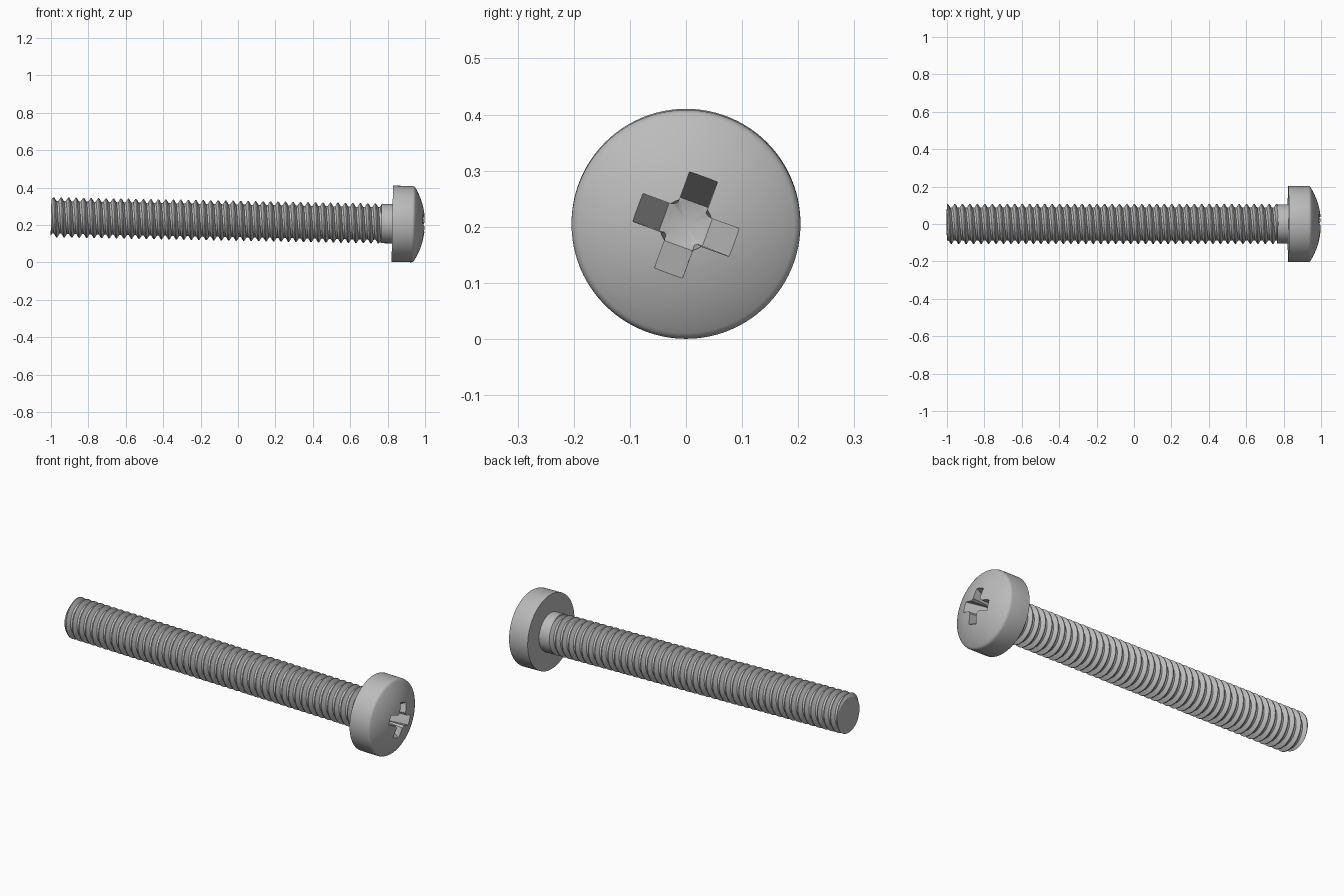
import bpy, bmesh, math
from mathutils import Matrix, Vector

cube = bpy.data.objects.get("Cube")
if cube:
    bpy.data.objects.remove(cube, do_unlink=True)

steel = bpy.data.materials.new("steel_grey")
steel.use_nodes = True
steel.diffuse_color = (0.5, 0.5, 0.5, 1)
steel.node_tree.nodes["Principled BSDF"].inputs["Base Color"].default_value = steel.diffuse_color

SHANK_R, ROOT_R, PITCH = 0.107, 0.087, 0.04
THREAD_START, THREAD_END = -1.0, 0.77
HEAD_R, HEAD_BACK = 0.204, 0.825
# The screw rests on its head with the shank slightly raised
POSE = Matrix.Translation((0, 0, 0.222)) @ Matrix.Rotation(0.019, 4, 'Y')


def finish(bm, name):
    """Clean up a bmesh and turn it into an object."""
    bmesh.ops.remove_doubles(bm, verts=bm.verts, dist=1e-5)
    bmesh.ops.dissolve_degenerate(bm, edges=bm.edges, dist=1e-6)
    bmesh.ops.recalc_face_normals(bm, faces=bm.faces)
    mesh = bpy.data.meshes.new(name)
    bm.to_mesh(mesh)
    bm.free()
    mesh.materials.append(steel)
    obj = bpy.data.objects.new(name, mesh)
    bpy.context.collection.objects.link(obj)
    return obj


def activate(obj):
    bpy.ops.object.select_all(action='DESELECT')
    obj.select_set(True)
    bpy.context.view_layer.objects.active = obj


def revolve(profile, name, steps=64):
    """Spin an (x, radius) profile round the x axis."""
    bm = bmesh.new()
    verts = [bm.verts.new((x, 0, r)) for x, r in profile]
    edges = [bm.edges.new(pair) for pair in zip(verts, verts[1:])]
    bmesh.ops.spin(bm, geom=verts + edges, cent=(0, 0, 0), axis=(1, 0, 0),
                   angle=math.tau, steps=steps)
    return finish(bm, name)


def thread_radius(x, theta):
    """Trapezoidal thread section: crest, flank, root, flank."""
    f = ((x - THREAD_START) / PITCH - theta / math.tau) % 1.0
    if f < 0.125:
        t = 0
    elif f < 0.4375:
        t = (f - 0.125) / 0.3125
    elif f < 0.6875:
        t = 1
    else:
        t = (1 - f) / 0.3125
    return SHANK_R + (ROOT_R - SHANK_R) * t


# Helical thread, trimmed flat at both ends
def make_thread(segments=48):
    bm = bmesh.new()
    turns = math.ceil((THREAD_END - THREAD_START) / PITCH) + 1
    rows = []
    for k in range(-2, turns + 1):
        for f in (0, 0.125, 0.4375, 0.6875):
            row = []
            for i in range(segments + 1):
                a = math.tau * i / segments
                x = THREAD_START + PITCH * (k + f + i / segments)
                x = min(max(x, THREAD_START), THREAD_END)
                r = thread_radius(x, a)
                row.append(bm.verts.new((x, r * math.cos(a), r * math.sin(a))))
            rows.append(row)
    for low, high in zip(rows, rows[1:]):
        for i in range(segments):
            quad = (low[i], low[i + 1], high[i + 1], high[i])
            if max(v.co.x for v in quad) - min(v.co.x for v in quad) > 1e-6:
                bm.faces.new(quad)
    loose = [v for v in bm.verts if not v.link_faces]
    bmesh.ops.delete(bm, geom=loose, context='VERTS')
    bmesh.ops.remove_doubles(bm, verts=bm.verts, dist=1e-5)
    bmesh.ops.holes_fill(bm, edges=[e for e in bm.edges if e.is_boundary], sides=0)
    return finish(bm, "threaded_shank")


thread = make_thread()

# Plain neck under the head
neck = revolve([(0.765, 0), (0.765, SHANK_R - 0.002), (HEAD_BACK + 0.005, SHANK_R - 0.002),
                (HEAD_BACK + 0.005, 0)], "plain_neck")

# Domed head with a rounded rim
dome_r = 0.373
profile = [(HEAD_BACK, 0), (HEAD_BACK, HEAD_R), (0.93, HEAD_R),
           (0.937, HEAD_R - 0.002), (0.942, HEAD_R - 0.005)]
for i in range(10, -1, -1):
    a = 0.545 * i / 10
    profile.append((1 - dome_r * (1 - math.cos(a)), dome_r * math.sin(a)))
head = revolve(profile, "domed_head", 96)

# Cross recess: two tapered slots and a pointed centre socket
FLOOR, TOP = 0.89, 1.02
cutters = [revolve([(FLOOR - 0.02, 0), (FLOOR, 0.041), (TOP, 0.048), (TOP, 0)],
                   "socket_cutter", 32)]
for turn in (0, 1):
    bm = bmesh.new()
    bmesh.ops.create_cube(bm, size=1)
    for v in bm.verts:
        outer = v.co.x > 0
        v.co = Vector((TOP if outer else FLOOR,
                       math.copysign(0.0265, v.co.y),
                       math.copysign(0.108 if outer else 0.041, v.co.z)))
    spin = Matrix.Rotation(math.radians(-20 + 90 * turn), 4, 'X')
    bmesh.ops.transform(bm, matrix=spin, verts=bm.verts)
    cutters.append(finish(bm, "slot_cutter"))
for cutter in cutters:
    cutter.hide_render = True
    cut = head.modifiers.new("recess", 'BOOLEAN')
    cut.operation = 'DIFFERENCE'
    cut.solver = 'EXACT'
    cut.object = cutter
    activate(head)
    bpy.ops.object.modifier_apply(modifier=cut.name)
    bpy.data.objects.remove(cutter, do_unlink=True)

# Shade and pose the parts
for obj in (thread, neck, head):
    obj.data.transform(POSE)
    activate(obj)
    bpy.ops.object.shade_smooth_by_angle(angle=math.radians(30))
